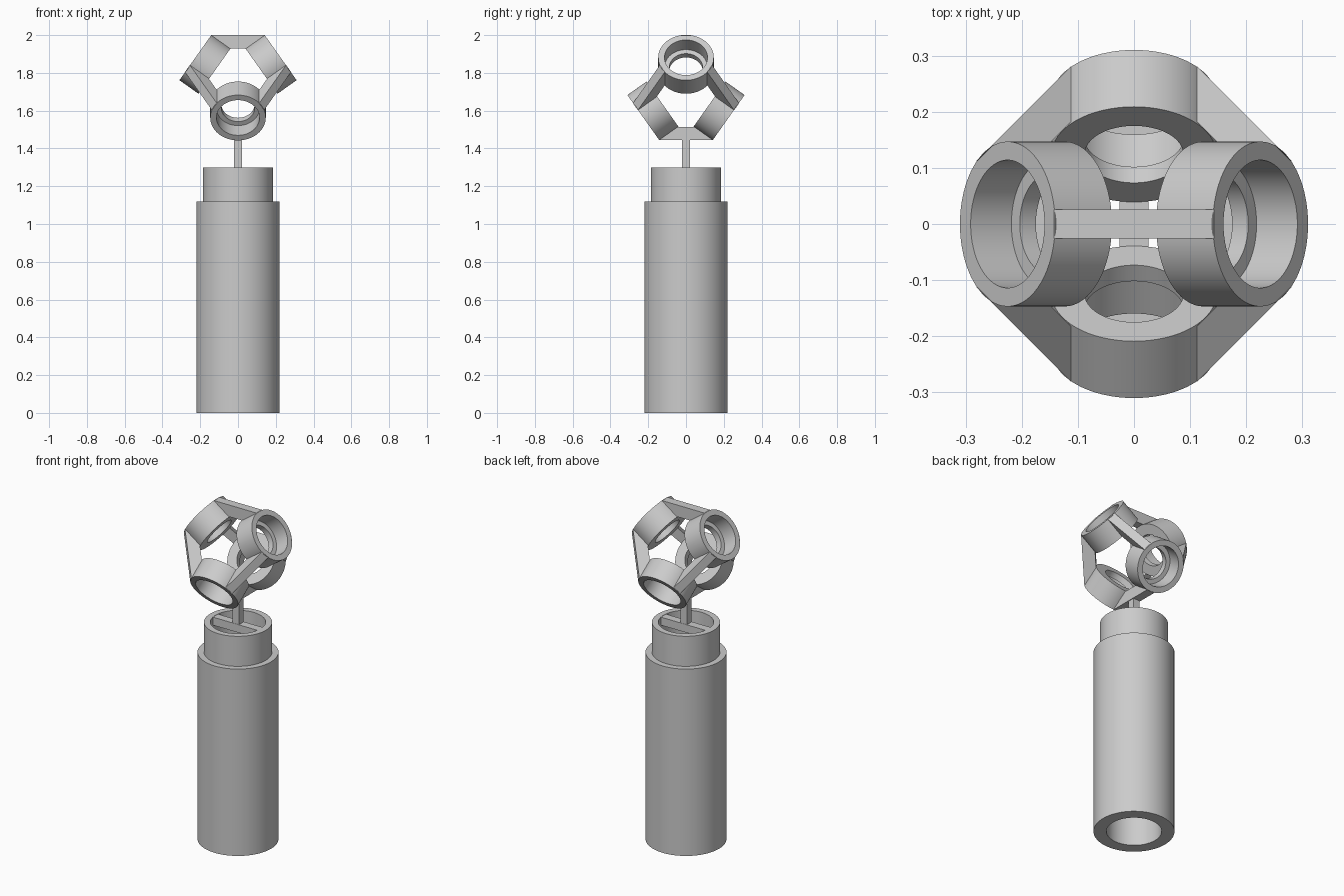
import bpy, bmesh, math
from itertools import combinations
from mathutils import Vector, Matrix

cube = bpy.data.objects.get("Cube")
if cube:
    bpy.data.objects.remove(cube, do_unlink=True)

grey = bpy.data.materials.new("plain grey")
grey.use_nodes = True
COLOUR = (0.6, 0.6, 0.6, 1)
grey.diffuse_color = COLOUR
grey.node_tree.nodes["Principled BSDF"].inputs["Base Color"].default_value = COLOUR

SIDES = 64
HEAD_CENTRE = Vector((0, 0, 1.722))


def finish(name, bm):
    bmesh.ops.recalc_face_normals(bm, faces=bm.faces[:])
    mesh = bpy.data.meshes.new(name)
    bm.to_mesh(mesh)
    bm.free()
    mesh.materials.append(grey)
    obj = bpy.data.objects.new(name, mesh)
    bpy.context.collection.objects.link(obj)
    bpy.ops.object.select_all(action="DESELECT")
    obj.select_set(True)
    bpy.context.view_layer.objects.active = obj
    bpy.ops.object.shade_smooth_by_angle(angle=math.radians(30))
    return obj


def lathe(name, profile, matrix=Matrix()):
    """Revolve a closed (radius, height) outline around z."""
    bm = bmesh.new()
    loops = []
    for i in range(SIDES):
        a = math.tau * i / SIDES
        loops.append([bm.verts.new((r * math.cos(a), r * math.sin(a), h)) for r, h in profile])
    n = len(profile)
    for i in range(SIDES):
        here, there = loops[i], loops[(i + 1) % SIDES]
        for j in range(n):
            k = (j + 1) % n
            bm.faces.new((here[j], there[j], there[k], here[k]))
    bm.transform(matrix)
    return finish(name, bm)


def box(name, low, high):
    bm = bmesh.new()
    bmesh.ops.create_cube(bm, size=1)
    low, high = Vector(low), Vector(high)
    size = high - low
    bm.transform(Matrix.Translation((low + high) / 2) @ Matrix.Diagonal((*size, 1)))
    return finish(name, bm)


def strut(name, a, b):
    """Tapered bar joining the rims of two neighbouring rings."""
    out, along = (a + b).normalized(), (b - a).normalized()
    side = out.cross(along) * 0.026
    outline = [(-0.143, 0.278), (0.143, 0.278), (0.05, 0.208), (-0.05, 0.208)]
    bm = bmesh.new()
    face = bm.faces.new([bm.verts.new(HEAD_CENTRE + along * u + out * v - side) for u, v in outline])
    grown = bmesh.ops.extrude_face_region(bm, geom=[face])
    bmesh.ops.translate(bm, vec=side * 2,
                        verts=[g for g in grown["geom"] if isinstance(g, bmesh.types.BMVert)])
    return finish(name, bm)


# Hollow handle with a stepped-in neck
lathe("handle_tube", [(0.15, 0), (0.22, 0), (0.22, 1.12), (0.185, 1.12), (0.185, 1.3), (0.15, 1.3)])

# Cross bar in the neck and the post carrying the head
box("neck_cross_bar", (-0.155, -0.024, 1.25), (0.155, 0.024, 1.298))
box("head_post", (-0.022, -0.022, 1.26), (0.022, 0.022, 1.46))

# Four rings facing outward like the corners of a tetrahedron
s, c = math.sqrt(2 / 3), math.sqrt(1 / 3)
axes = {
    "left": Vector((s, 0, c)),
    "right": Vector((-s, 0, c)),
    "front": Vector((0, -s, -c)),
    "back": Vector((0, s, -c)),
}
ring_outline = [(0.088, 0.152), (0.147, 0.152), (0.147, 0.276),
                (0.114, 0.276), (0.114, 0.187), (0.088, 0.187)]
for label, axis in axes.items():
    turn = axis.to_track_quat("Z", "Y").to_matrix().to_4x4()
    lathe(label + "_ring", ring_outline, Matrix.Translation(HEAD_CENTRE) @ turn)

# Six struts, one between each pair of rings
for first, second in combinations(axes, 2):
    strut(first + "_" + second + "_strut", axes[first], axes[second])
